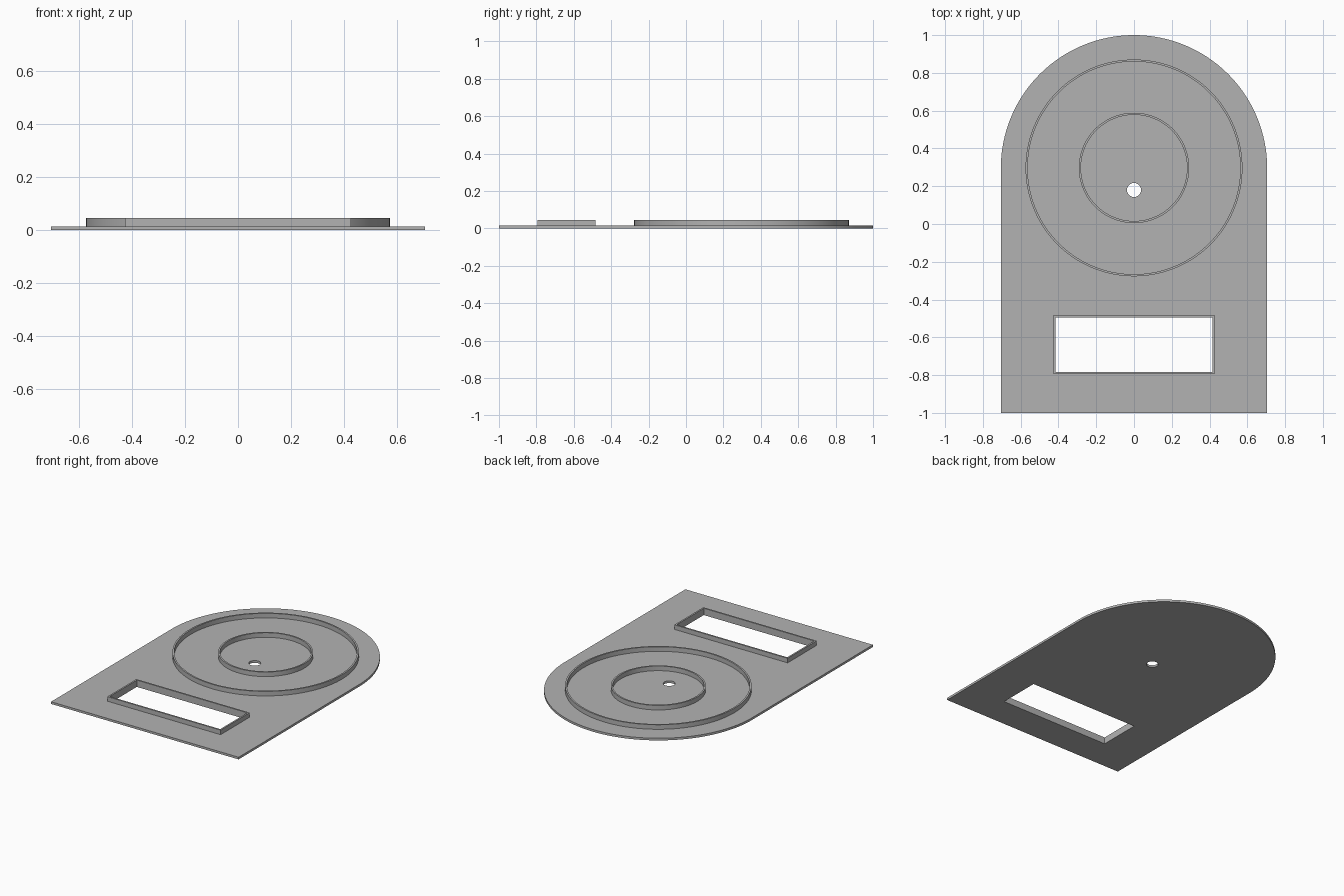
import bpy, bmesh
from math import pi, sin, cos

cube = bpy.data.objects.get("Cube")
if cube:
    bpy.data.objects.remove(cube, do_unlink=True)

PLATE_TOP, WALL_TOP = 0.015, 0.046
HALF_W, ARC_Y, WALL = 0.705, 0.295, 0.011

grey = bpy.data.materials.new("plain grey")
grey.use_nodes = True
grey.diffuse_color = (0.45, 0.45, 0.45, 1)
grey.node_tree.nodes["Principled BSDF"].inputs["Base Color"].default_value = grey.diffuse_color


def arc(radius, y, start=0.0, end=2 * pi, n=128):
    """Points along an arc centred on x = 0; a full circle does not repeat its first point."""
    steps = n if end - start >= 2 * pi else n - 1
    return [(radius * cos(start + (end - start) * i / steps),
             y + radius * sin(start + (end - start) * i / steps)) for i in range(n)]


def rectangle(half_x, y0, y1):
    return [(-half_x, y0), (half_x, y0), (half_x, y1), (-half_x, y1)]


def extruded(name, outlines, z0, z1):
    """Solid from closed outlines; the inner outlines become holes."""
    curve = bpy.data.curves.new(name + " outline", "CURVE")
    curve.dimensions, curve.fill_mode = "2D", "BOTH"
    curve.extrude = (z1 - z0) / 2
    for points in outlines:
        spline = curve.splines.new("POLY")
        spline.points.add(len(points) - 1)
        for p, (x, y) in zip(spline.points, points):
            p.co = (x, y, 0, 1)
        spline.use_cyclic_u = True
    temp = bpy.data.objects.new(name + " outline", curve)
    bpy.context.collection.objects.link(temp)
    bpy.context.view_layer.update()
    mesh = bpy.data.meshes.new_from_object(temp.evaluated_get(bpy.context.evaluated_depsgraph_get()))
    bpy.data.objects.remove(temp, do_unlink=True)

    bm = bmesh.new()
    bm.from_mesh(mesh)
    bmesh.ops.translate(bm, verts=bm.verts, vec=(0, 0, (z0 + z1) / 2))
    bmesh.ops.remove_doubles(bm, verts=bm.verts, dist=1e-5)
    bmesh.ops.recalc_face_normals(bm, faces=bm.faces)
    bm.to_mesh(mesh)
    bm.free()
    mesh.materials.clear()
    mesh.materials.append(grey)

    obj = bpy.data.objects.new(name, mesh)
    bpy.context.collection.objects.link(obj)
    bpy.ops.object.select_all(action="DESELECT")
    obj.select_set(True)
    bpy.context.view_layer.objects.active = obj
    bpy.ops.object.shade_smooth_by_angle(angle=pi / 6)
    return obj


# Window outlines
window_outer = rectangle(0.426, -0.795, -0.483)
window_inner = rectangle(0.426 - WALL, -0.795 + WALL, -0.483 - WALL)

# Base plate with rounded back, window opening and small round hole
plate = arc(HALF_W, ARC_Y, 0, pi) + [(-HALF_W, -1), (HALF_W, -1)]
extruded("base_plate", [plate, window_inner, arc(0.037, 0.18, n=48)], 0, PLATE_TOP)

# Raised rims
extruded("window_rim", [window_outer, window_inner], PLATE_TOP, WALL_TOP)
for name, radius in (("outer_ring", 0.574), ("inner_ring", 0.292)):
    extruded(name, [arc(radius, ARC_Y + 0.002), arc(radius - WALL, ARC_Y + 0.002)], PLATE_TOP, WALL_TOP)
